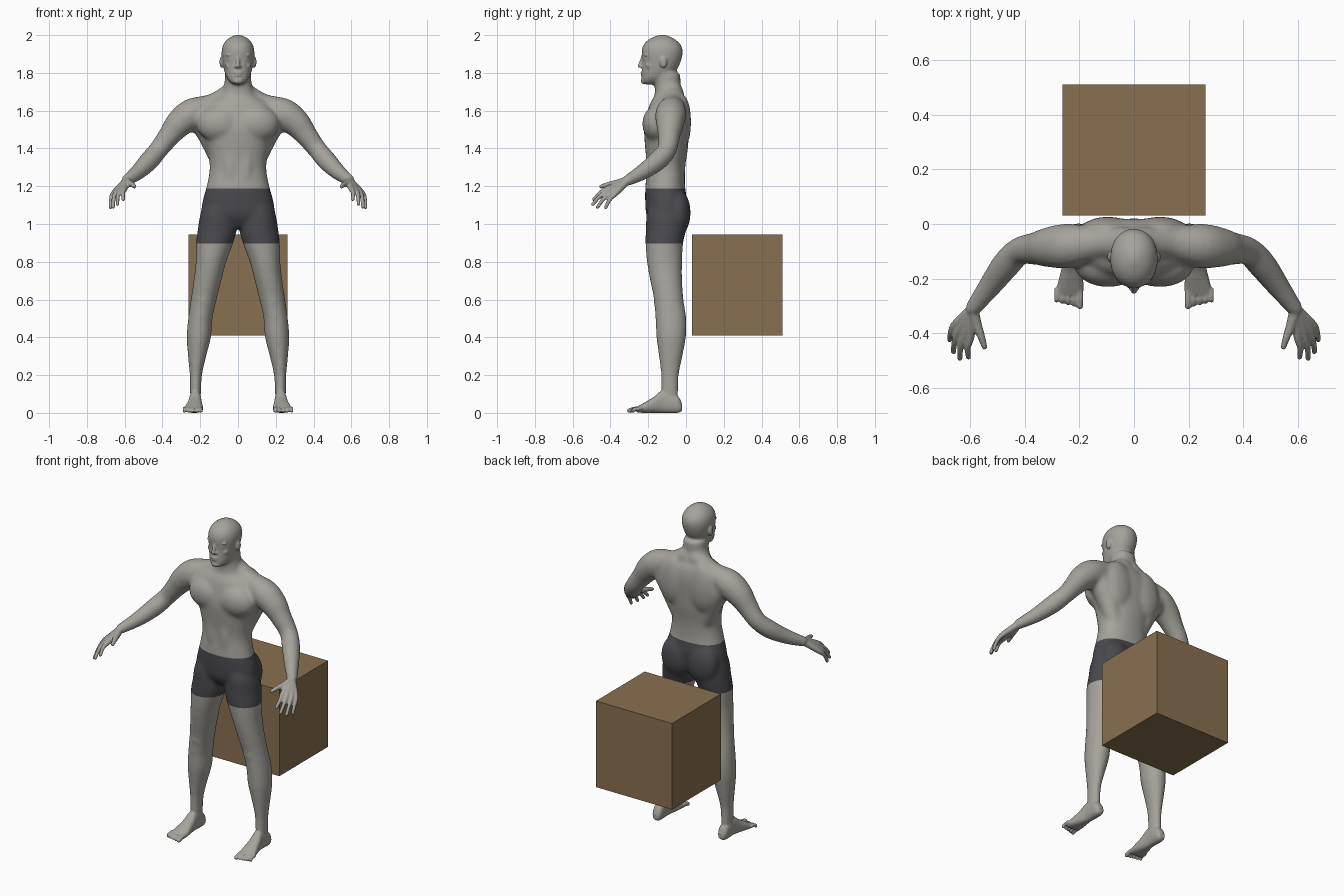
import bpy
import bmesh
from math import cos, sin, pi
from mathutils import Vector, Matrix

default_cube = bpy.data.objects.get("Cube")
if default_cube:
    bpy.data.objects.remove(default_cube, do_unlink=True)


def make_material(name, red, green, blue):
    material = bpy.data.materials.new(name)
    material.use_nodes = True
    colour = (red, green, blue, 1)
    material.diffuse_color = colour
    shader = next(n for n in material.node_tree.nodes if n.type == 'BSDF_PRINCIPLED')
    shader.inputs["Base Color"].default_value = colour
    shader.inputs["Roughness"].default_value = 0.8
    return material


skin = make_material("grey skin", .38, .365, .33)
cloth = make_material("dark shorts cloth", .068, .066, .076)
wood = make_material("brown crate", .25, .16, .08)


def interpolate(rows, steps=5):
    """Smooth curve through rows of numbers."""
    points = [Vector(row) for row in rows]
    result = []
    for i in range(len(points) - 1):
        before, start = points[max(i - 1, 0)], points[i]
        end, after = points[i + 1], points[min(i + 2, len(points) - 1)]
        for step in range(steps):
            t = step / steps
            tangent_in, tangent_out = (end - before) / 2, (after - start) / 2
            result.append(start * (2 * t**3 - 3 * t**2 + 1) + end * (3 * t**2 - 2 * t**3)
                          + tangent_in * (t**3 - 2 * t**2 + t) + tangent_out * (t**3 - t**2))
    return result + [points[-1]]


def skin_rings(bm, rings):
    """Bridge rings of points and cap both ends."""
    loops = [[bm.verts.new(point) for point in ring] for ring in rings]
    for lower, upper in zip(loops, loops[1:]):
        for i in range(len(lower)):
            bm.faces.new((lower[i - 1], lower[i], upper[i], upper[i - 1]))
    bm.faces.new(loops[0][::-1])
    bm.faces.new(loops[-1])


def loft(bm, axis, rows, power=2.0, sides=32):
    """Rows give the position along the axis, then low and high bounds of both other directions."""
    rings = []
    for along, a_low, a_high, b_low, b_high in interpolate(rows):
        ring = []
        for i in range(sides):
            c, s = cos(2 * pi * i / sides), sin(2 * pi * i / sides)
            c = abs(c) ** (2 / power) * (1 if c > 0 else -1)
            s = abs(s) ** (2 / power) * (1 if s > 0 else -1)
            a = (a_low + a_high) / 2 + c * (a_high - a_low) / 2
            b = (b_low + b_high) / 2 + s * (b_high - b_low) / 2
            ring.append((a, b, along) if axis == "Z" else (a, along, b))
        rings.append(ring)
    skin_rings(bm, rings)


def blob(bm, centre, radii):
    matrix = Matrix.Translation(centre) @ Matrix.Diagonal((*radii, 1))
    bmesh.ops.create_icosphere(bm, subdivisions=3, radius=1, matrix=matrix)


def tube(bm, rows, sides=16):
    """Round limb through rows of x, y, z, radius, with rounded ends."""
    path = interpolate(rows)
    rings = []
    for i, point in enumerate(path):
        direction = path[min(i + 1, len(path) - 1)].xyz - path[max(i - 1, 0)].xyz
        turn = direction.to_track_quat('Z', 'Y')
        rings.append([point.xyz + turn @ Vector((cos(2 * pi * k / sides), sin(2 * pi * k / sides), 0))
                      * point.w for k in range(sides)])
    skin_rings(bm, rings)
    for end in (path[0], path[-1]):
        blob(bm, end.xyz, [end.w] * 3)


def mirror(bm):
    copy = bmesh.ops.duplicate(bm, geom=bm.verts[:] + bm.edges[:] + bm.faces[:])["geom"]
    verts = [item for item in copy if isinstance(item, bmesh.types.BMVert)]
    bmesh.ops.scale(bm, vec=(-1, 1, 1), verts=verts)


def fuse(bm, voxel, smoothing):
    """Merge overlapping parts into one smooth surface."""
    bmesh.ops.recalc_face_normals(bm, faces=bm.faces[:])
    mesh = bpy.data.meshes.new("fused")
    bm.to_mesh(mesh)
    bm.free()
    helper = bpy.data.objects.new("helper", mesh)
    bpy.context.collection.objects.link(helper)
    remesh = helper.modifiers.new("merge", 'REMESH')
    remesh.mode = 'VOXEL'
    remesh.voxel_size = voxel
    relax = helper.modifiers.new("relax", 'SMOOTH')
    relax.factor = 0.5
    relax.iterations = smoothing
    graph = bpy.context.evaluated_depsgraph_get()
    result = bpy.data.meshes.new_from_object(helper.evaluated_get(graph))
    bpy.data.objects.remove(helper, do_unlink=True)
    return result


# Legs and arms of one side
bm = bmesh.new()
loft(bm, "Z", [(1.15, .04, .15, -.18, -.03), (1.06, .02, .197, -.208, -.002), (.97, .008, .213, -.213, 0),
               (.9, .025, .222, -.215, -.015), (.8, .062, .224, -.207, -.02), (.7, .088, .235, -.19, -.02),
               (.6, .113, .25, -.17, -.013), (.5, .135, .264, -.162, .002), (.4, .143, .272, -.157, 0),
               (.3, .168, .265, -.144, -.018), (.2, .19, .256, -.133, -.037), (.1, .196, .254, -.133, -.04),
               (.04, .2, .25, -.13, -.04)])
tube(bm, [(.03, -.07, 1.69, .06), (.13, -.07, 1.63, .062), (.24, -.08, 1.585, .082), (.31, -.085, 1.533, .075),
          (.36, -.09, 1.472, .061), (.42, -.1, 1.395, .052), (.47, -.15, 1.335, .053),
          (.53, -.23, 1.275, .043), (.59, -.31, 1.23, .031)])

# Muscle masses of one side
chest, shoulder_blade = (.095, -.15, 1.53), (.095, -.022, 1.54)
buttock, belly_muscle, knee = (.09, -.042, 1.06), (.04, -.18, 1.3), (.185, -.132, .59)
blob(bm, chest, (.125, .082, .1))
blob(bm, shoulder_blade, (.1, .049, .15))
blob(bm, buttock, (.1, .067, .125))
blob(bm, belly_muscle, (.04, .035, .15))
blob(bm, knee, (.045, .04, .055))
tube(bm, [(.09, -.07, 1.32, .05), (.15, -.065, 1.48, .068), (.2, -.075, 1.56, .072)])
mirror(bm)

# Torso and neck
torso = [(.98, .12, -.17, -.03), (1.04, .19, -.208, -.008), (1.12, .188, -.216, .005), (1.2, .166, -.215, -.005),
         (1.3, .15, -.208, -.004), (1.4, .165, -.216, .01), (1.5, .195, -.222, .017), (1.58, .205, -.208, .02),
         (1.64, .165, -.19, .01), (1.68, .1, -.167, -.01), (1.73, .075, -.165, -.028), (1.8, .069, -.17, -.028)]
loft(bm, "Z", [(z, -half, half, front, back) for z, half, front, back in torso], power=2.2)

# Head
head = [(1.738, .03, -.232, -.18), (1.77, .058, -.236, -.12), (1.81, .073, -.235, -.055), (1.86, .083, -.232, -.027),
        (1.91, .088, -.236, -.016), (1.95, .079, -.226, -.027), (1.98, .055, -.195, -.06),
        (1.995, .03, -.162, -.09), (2.004, .008, -.135, -.115)]
loft(bm, "Z", [(z, -half, half, front, back) for z, half, front, back in head], power=2.1)
large_forms = fuse(bm, voxel=.009, smoothing=16)

# Feet with toes
bm = bmesh.new()
loft(bm, "Y", [(-.02, .208, .242, .012, .045), (-.045, .196, .256, 0, .09), (-.12, .195, .257, 0, .12),
               (-.17, .19, .267, 0, .085), (-.22, .185, .28, 0, .055), (-.26, .186, .288, .002, .032)], power=2.4)
for toe in range(5):
    x = .198 + toe * .0215
    size = .0125 if toe == 0 else .0088
    tube(bm, [(x, -.24, .024, size), (x, -.275, .02, size), (x, -.3 + toe * .005, size, size)])

# Hands: each finger runs from wrist through knuckle to tip
knuckles = [(.6, -.412, 1.188), (.622, -.405, 1.18), (.642, -.39, 1.172), (.656, -.37, 1.165)]
tips = [(.607, -.488, 1.13), (.638, -.493, 1.105), (.661, -.468, 1.09), (.675, -.425, 1.088)]
for knuckle, tip in zip(knuckles, tips):
    root = Vector((.59, -.31, 1.23)).lerp(Vector(knuckle), .12)
    middle = Vector(knuckle).lerp(Vector(tip), .5) + Vector((.006, -.004, .006))
    tube(bm, [(*root, .02), (*knuckle, .016), (*middle, .0115), (*tip, .0098)], sides=12)
tube(bm, [(.59, -.32, 1.228, .022), (.576, -.37, 1.215, .019), (.559, -.415, 1.208, .014),
          (.548, -.45, 1.198, .0105)], sides=12)

# Face features: ear, brow, eye, cheek, nostril
blob(bm, (.086, -.12, 1.857), (.012, .02, .031))
blob(bm, (.036, -.211, 1.895), (.03, .012, .009))
blob(bm, (.036, -.208, 1.872), (.017, .015, .01))
blob(bm, (.046, -.196, 1.838), (.022, .018, .018))
blob(bm, (.011, -.236, 1.833), (.008, .01, .007))
mirror(bm)

# Nose, lips and chin
tube(bm, [(0, -.226, 1.89, .009), (0, -.236, 1.86, .01), (0, -.246, 1.837, .0105)])
for height, width in ((1.801, .026), (1.788, .022)):
    blob(bm, (0, -.228, height), (width, .013, .0065))
blob(bm, (0, -.222, 1.758), (.027, .017, .018))
bm.from_mesh(large_forms)
body_mesh = fuse(bm, voxel=.005, smoothing=3)
body_mesh.materials.clear()
body_mesh.materials.append(skin)
body_mesh.materials.append(cloth)

# Shorts: clean cuts at waist and hem, then colour between them
WAIST, HEM, HIP = 1.187, .897, .3
bm = bmesh.new()
bm.from_mesh(body_mesh)
for height in (WAIST, HEM):
    bmesh.ops.bisect_plane(bm, geom=bm.verts[:] + bm.edges[:] + bm.faces[:],
                           plane_co=(0, 0, height), plane_no=(0, 0, 1))
for face in bm.faces:
    centre = face.calc_center_median()
    face.smooth = True
    face.material_index = int(HEM < centre.z < WAIST and abs(centre.x) < HIP)
bm.to_mesh(body_mesh)
bm.free()
body = bpy.data.objects.new("body", body_mesh)
bpy.context.collection.objects.link(body)

# Crate behind the figure
bpy.ops.mesh.primitive_cube_add(size=1, location=(0, .272, .677))
crate = bpy.context.object
crate.name = "crate"
crate.scale = (.524, .48, .536)
crate.data.materials.append(wood)
